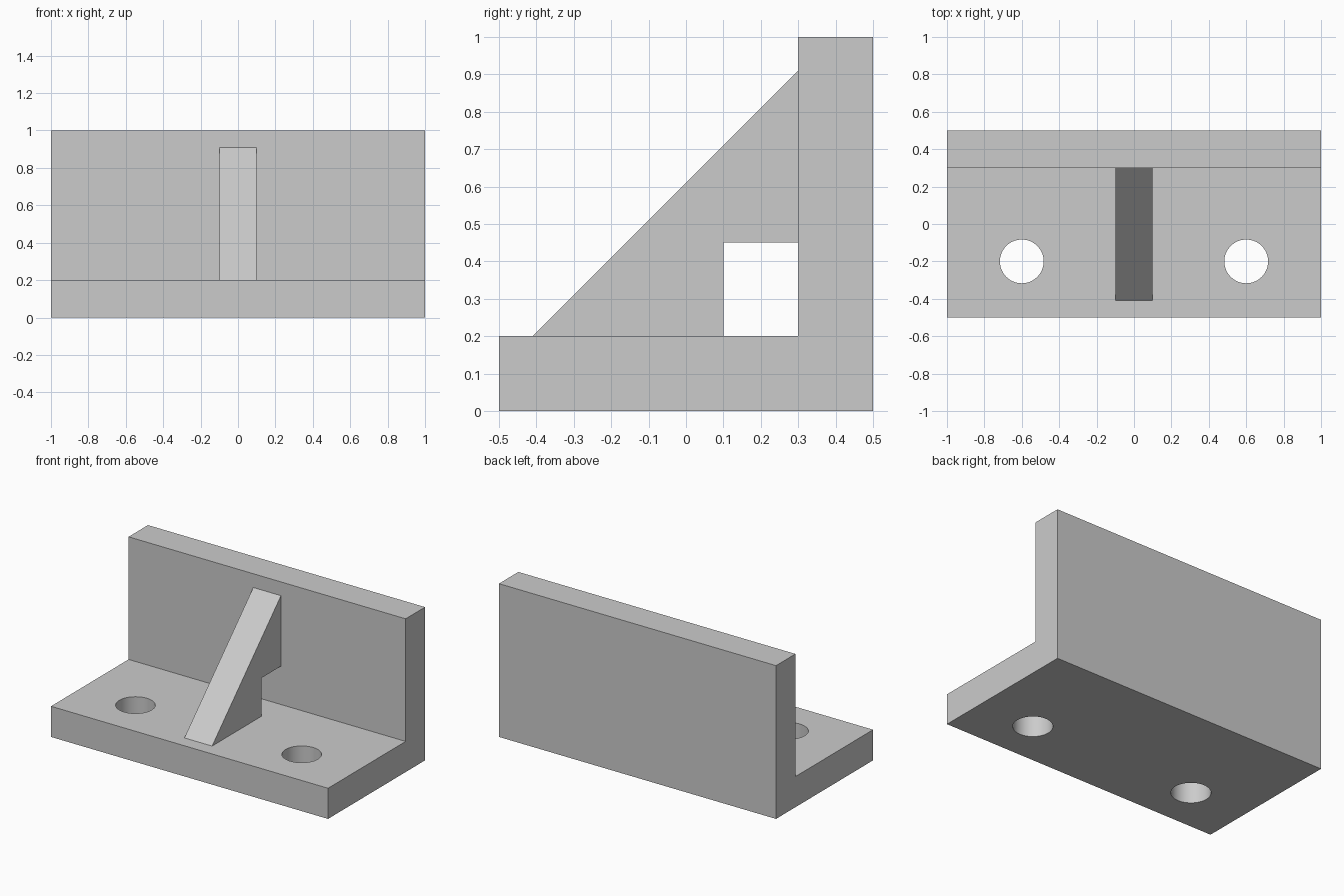
import bpy
import bmesh
from mathutils import Vector

if "Cube" in bpy.data.objects:
    bpy.data.objects.remove(bpy.data.objects["Cube"], do_unlink=True)

grey = bpy.data.materials.new("plain_grey")
colour = (0.6, 0.6, 0.6, 1)
grey.diffuse_color = colour
grey.use_nodes = True
grey.node_tree.nodes["Principled BSDF"].inputs["Base Color"].default_value = colour


def extrude_profile(name, profile, half_width):
    """Extrude a (y, z) side profile symmetrically along x."""
    bm = bmesh.new()
    face = bm.faces.new([bm.verts.new((-half_width, y, z)) for y, z in profile])
    result = bmesh.ops.extrude_face_region(bm, geom=[face])
    moved = [v for v in result["geom"] if isinstance(v, bmesh.types.BMVert)]
    bmesh.ops.translate(bm, verts=moved, vec=Vector((2 * half_width, 0, 0)))
    bmesh.ops.recalc_face_normals(bm, faces=bm.faces)
    mesh = bpy.data.meshes.new(name)
    bm.to_mesh(mesh)
    bm.free()
    mesh.materials.append(grey)
    obj = bpy.data.objects.new(name, mesh)
    bpy.context.collection.objects.link(obj)
    return obj


def drill(target, x, y, radius):
    """Cut a vertical round hole through the base."""
    bpy.ops.mesh.primitive_cylinder_add(vertices=64, radius=radius, depth=0.6,
                                        location=(x, y, 0.1))
    cutter = bpy.context.object
    cutter.name = "hole_cutter"
    cutter.hide_render = True
    cutter.data.materials.append(grey)
    mod = target.modifiers.new("bolt_hole", 'BOOLEAN')
    mod.operation = 'DIFFERENCE'
    mod.solver = 'EXACT'
    mod.object = cutter
    bpy.ops.object.select_all(action='DESELECT')
    target.select_set(True)
    bpy.context.view_layer.objects.active = target
    bpy.ops.object.modifier_apply(modifier=mod.name)
    bpy.data.objects.remove(cutter, do_unlink=True)


# L-shaped bracket: base plate and upright wall in one piece
bracket = extrude_profile("angle_bracket", [
    (-0.5, 0), (0.5, 0), (0.5, 1), (0.3, 1), (0.3, 0.2), (-0.5, 0.2)], 1)

# Two bolt holes in the base plate
for side in (-1, 1):
    drill(bracket, side * 0.6, -0.2, 0.117)
bpy.ops.object.shade_smooth_by_angle()

# Central sloped rib with a square notch at the inner corner
extrude_profile("support_rib", [
    (-0.41, 0.2), (0.1, 0.2), (0.1, 0.45), (0.3, 0.45), (0.3, 0.91)], 0.1)
